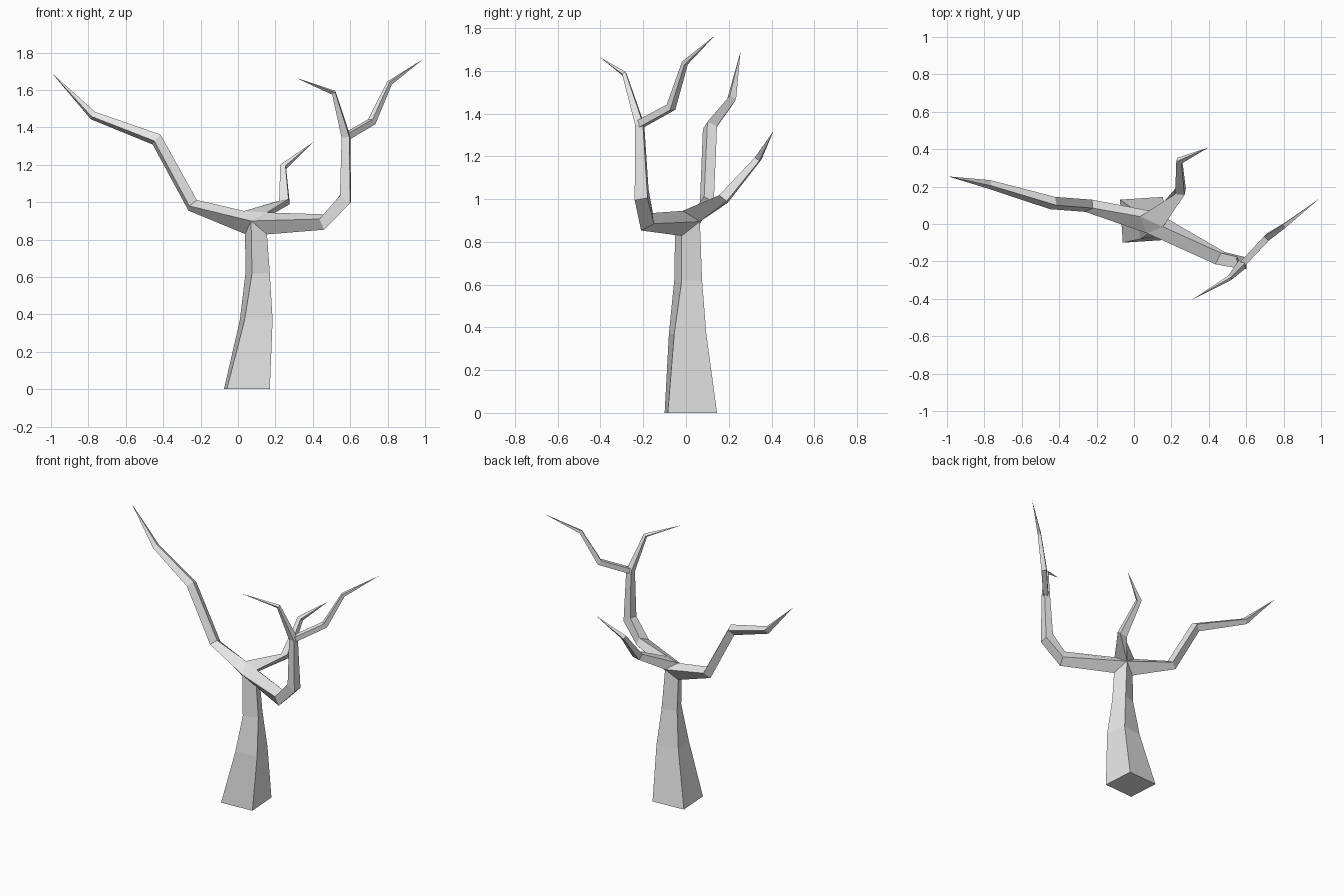
import bpy, bmesh
from mathutils import Vector as V

cube = bpy.data.objects.get("Cube")
if cube:
    bpy.data.objects.remove(cube, do_unlink=True)

bm = bmesh.new()


def ring(*points):
    return [bm.verts.new(p) for p in points]


def skin(a, b):
    """Wrap faces between two four-sided rings; repeated corners collapse."""
    for i in range(4):
        j = (i + 1) % 4
        corners = list(dict.fromkeys([a[i], a[j], b[j], b[i]]))
        if len(corners) > 2:
            bm.faces.new(corners)
    return b


def middle(r):
    return sum((v.co for v in r), V()) / len(r)


def grow(r, path, tip):
    """Extend a ring through (centre, corner radius) steps to a pointed tip."""
    centres = [V(c) for c, _ in path] + [V(tip)]
    for k, (_, radius) in enumerate(path):
        here, old = centres[k], middle(r)
        ahead = (here - old).normalized() + (centres[k + 1] - here).normalized()
        normal = (r[2].co - r[0].co).cross(r[3].co - r[1].co)
        if normal.dot(here - old) < 0:
            normal.negate()
        turn = normal.rotation_difference(ahead)
        r = skin(r, ring(*[here + turn @ (v.co - old).normalized() * radius for v in r]))
    point = bm.verts.new(tip)
    skin(r, [point] * 4)


# Twisting trunk: each square section is set by its two front corners
def section(ax, ay, bx, by, z):
    a, e = V((ax, ay, z)), V((bx - ax, by - ay, 0))
    side = V((-e.y, e.x, 0))
    return ring(a, a + e, a + e + side, a + side)


base = section(-.06, -.10, .17, -.085, 0)
bm.faces.new(base)
trunk = skin(base, section(.035, -.08, .185, -.055, .37))
trunk = skin(trunk, section(.075, -.055, .17, -.02, .62))

# Crown where the three limbs part
crown = ring((.07, -.05, .90), (.155, -.02, .828), (.115, .065, .895), (.038, .03, .83))
skin(trunk, crown)
front, right, back, left = crown
top_left, top_right = ring((.033, .04, .953), (.155, -.015, .945))
bm.faces.new((front, top_right, top_left))

# Long limb on the -x side
limb = skin([front, left, back, top_left],
            ring((-.26, .065, .98), (-.265, .11, .955), (-.225, .13, .985), (-.22, .085, 1.012)))
grow(limb, [((-.435, .112, 1.335), .036), ((-.775, .212, 1.463), .024)], (-.995, .255, 1.69))

# Short limb at the back
limb = skin([top_left, top_right, back, back],
            ring((.22, .16, 1.008), (.27, .155, 1.018), (.277, .19, .99), (.225, .195, .982)))
grow(limb, [((.242, .338, 1.19), .02)], (.40, .41, 1.32))

# Upright limb on the +x side, ending in a fork
limb = skin([front, right, back, top_right],
            ring((.435, -.215, .91), (.46, -.21, .853), (.485, -.15, .885), (.465, -.155, .935)))
limb = skin(limb, ring((.545, -.235, 1.035), (.6, -.24, .995), (.605, -.18, 1.005), (.55, -.175, 1.045)))
grow(limb, [((.577, -.217, 1.35), .028), ((.512, -.288, 1.585), .014)], (.31, -.405, 1.665))

# Side twig of the fork, rooted inside the limb
root, ahead = V((.582, -.212, 1.352)), V((.13, .14, .085)).normalized()
across = ahead.cross(V((0, 0, 1))).normalized()
rise = across.cross(ahead)
twig = ring(*[root + (across * s + rise * t) * .017 for s, t in ((-1, -1), (1, -1), (1, 1), (-1, 1))])
bm.faces.new(twig)
grow(twig, [((.715, -.07, 1.43), .024), ((.81, -.005, 1.637), .015)], (.99, .135, 1.765))

bmesh.ops.recalc_face_normals(bm, faces=bm.faces[:])
mesh = bpy.data.meshes.new("bare_tree")
bm.to_mesh(mesh)
bm.free()
tree = bpy.data.objects.new("bare_tree", mesh)
bpy.context.scene.collection.objects.link(tree)

# Plain grey bark
bark = bpy.data.materials.new("grey_bark")
bark.use_nodes = True
colour = (.8, .8, .8, 1)
bark.diffuse_color = colour
bark.node_tree.nodes["Principled BSDF"].inputs["Base Color"].default_value = colour
mesh.materials.append(bark)
